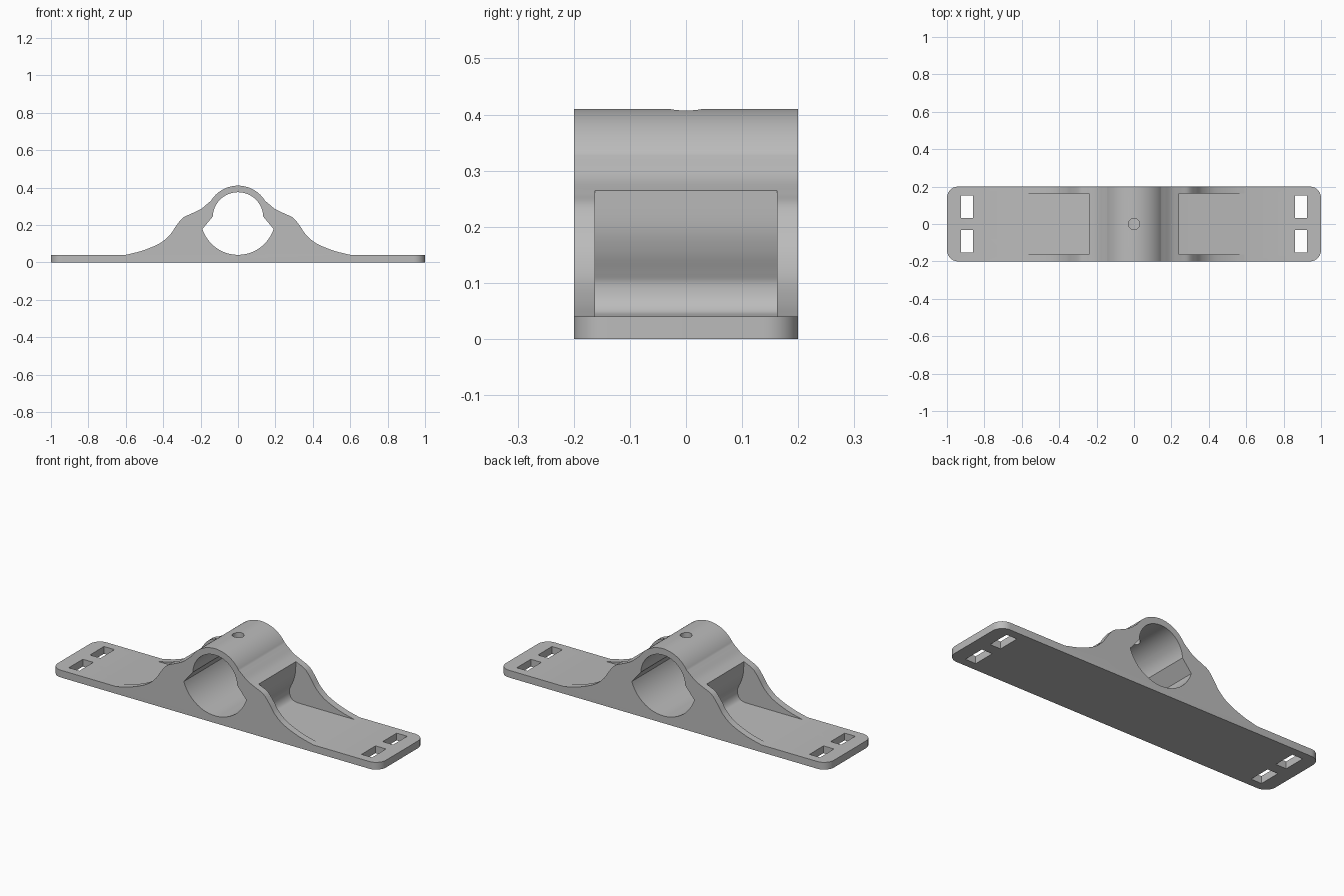
import bpy, bmesh, math
from mathutils import Vector

if "Cube" in bpy.data.objects:
    bpy.data.objects.remove(bpy.data.objects["Cube"])

HALF_DEPTH = 0.2
PLATE = 0.04
AXIS_Z = 0.24      # height of the bore axis

grey = bpy.data.materials.new("mid_grey")
grey.use_nodes = True
colour = (0.5, 0.5, 0.5, 1)
grey.diffuse_color = colour
grey.node_tree.nodes["Principled BSDF"].inputs["Base Color"].default_value = colour


def arc(radius, start, end, steps):
    """Points on a circle round the bore axis, angles in degrees."""
    angles = [math.radians(start + (end - start) * i / steps) for i in range(steps + 1)]
    return [(radius * math.cos(a), AXIS_Z + radius * math.sin(a)) for a in angles]


def spline(points, steps=6):
    """Smooth curve through the given points."""
    p = [Vector(q) for q in points]
    p = [2 * p[0] - p[1]] + p + [2 * p[-1] - p[-2]]
    out = []
    for a, b, c, d in zip(p, p[1:], p[2:], p[3:]):
        for i in range(steps):
            t = i / steps
            out.append(tuple(0.5 * (2 * b + (c - a) * t + (2 * a - 5 * b + 4 * c - d) * t ** 2
                                    + (3 * b - a - 3 * c + d) * t ** 3)))
    return out + [tuple(points[-1])]


def mirrored(points):
    return [(-x, z) for x, z in reversed(points)]


def extrude(name, points, half, corner=0):
    """Extrude an x-z outline along y, optionally rounding the end corners."""
    bm = bmesh.new()
    face = bm.faces.new([bm.verts.new((x, -half, z)) for x, z in points])
    moved = bmesh.ops.extrude_face_region(bm, geom=[face])["geom"]
    verts = [v for v in moved if isinstance(v, bmesh.types.BMVert)]
    bmesh.ops.translate(bm, verts=verts, vec=(0, 2 * half, 0))
    bmesh.ops.recalc_face_normals(bm, faces=bm.faces)
    if corner:
        ends = [e for e in bm.edges if all(abs(v.co.x) > 0.99 for v in e.verts)
                and abs(e.verts[0].co.z - e.verts[1].co.z) > 0.01]
        bmesh.ops.bevel(bm, geom=ends, offset=corner, segments=10, profile=0.5, affect='EDGES')
    mesh = bpy.data.meshes.new(name)
    bm.to_mesh(mesh)
    bm.free()
    obj = bpy.data.objects.new(name, mesh)
    bpy.context.collection.objects.link(obj)
    mesh.materials.append(grey)
    return obj


def cut(target, cutter):
    """Subtract the cutter and remove it."""
    cutter.hide_render = True
    mod = target.modifiers.new("cut", 'BOOLEAN')
    mod.operation, mod.solver, mod.object = 'DIFFERENCE', 'EXACT', cutter
    bpy.context.view_layer.objects.active = target
    bpy.ops.object.modifier_apply(modifier=mod.name)
    bpy.data.objects.remove(cutter)


# Bracket body: flared feet rising to a rounded crown
flank = spline([(0.6, PLATE), (0.51, 0.063), (0.42, 0.101), (0.365, 0.146), (0.33, 0.196),
                (0.295, 0.238), (0.25, 0.26), (0.2, 0.284), (0.165, 0.312), (0.144, 0.33)])
half = [(1, 0), (1, PLATE)] + flank + arc(0.17, 34, 90, 14)
body = extrude("bracket_body", half + mirrored(half[:-1]), HALF_DEPTH, corner=0.06)

# Bore: narrow upper arc, slanted shoulders, wider lower arc
upper = arc(0.135, 2, 178, 40)
lower = arc(0.2, 198, 342, 40)
cut(body, extrude("bore_cutter", upper + lower, 0.3))

# Pockets between the side ribs, with an undercut wall and filleted floor
wall = spline([(0.24, 0.27), (0.236, 0.2), (0.224, 0.155), (0.208, 0.12), (0.2, 0.098),
               (0.204, 0.07), (0.219, 0.049), (0.244, PLATE + 0.0005)], 5)
pocket = [(0.24, 0.5)] + wall + [(0.7, PLATE + 0.0005), (0.7, 0.5)]
for outline in (pocket, mirrored(pocket)):
    cut(body, extrude("pocket_cutter", outline, 0.162))

# Strap slots near both ends
for sx in (-1, 1):
    for sy in (-1, 1):
        bpy.ops.mesh.primitive_cube_add(size=1, location=(sx * 0.892, sy * 0.092, PLATE / 2))
        slot = bpy.context.object
        slot.scale = (0.064, 0.122, 0.2)
        cut(body, slot)

# Small round hole through the crown
bpy.ops.mesh.primitive_cylinder_add(vertices=32, radius=0.03, depth=0.2, location=(0, 0, 0.4))
cut(body, bpy.context.object)

# Keep one material slot and shade curved faces smooth
body.data.materials.clear()
body.data.materials.append(grey)
for poly in body.data.polygons:
    poly.material_index = 0
bpy.ops.object.select_all(action='DESELECT')
body.select_set(True)
bpy.context.view_layer.objects.active = body
bpy.ops.object.shade_smooth_by_angle(angle=math.radians(30))
